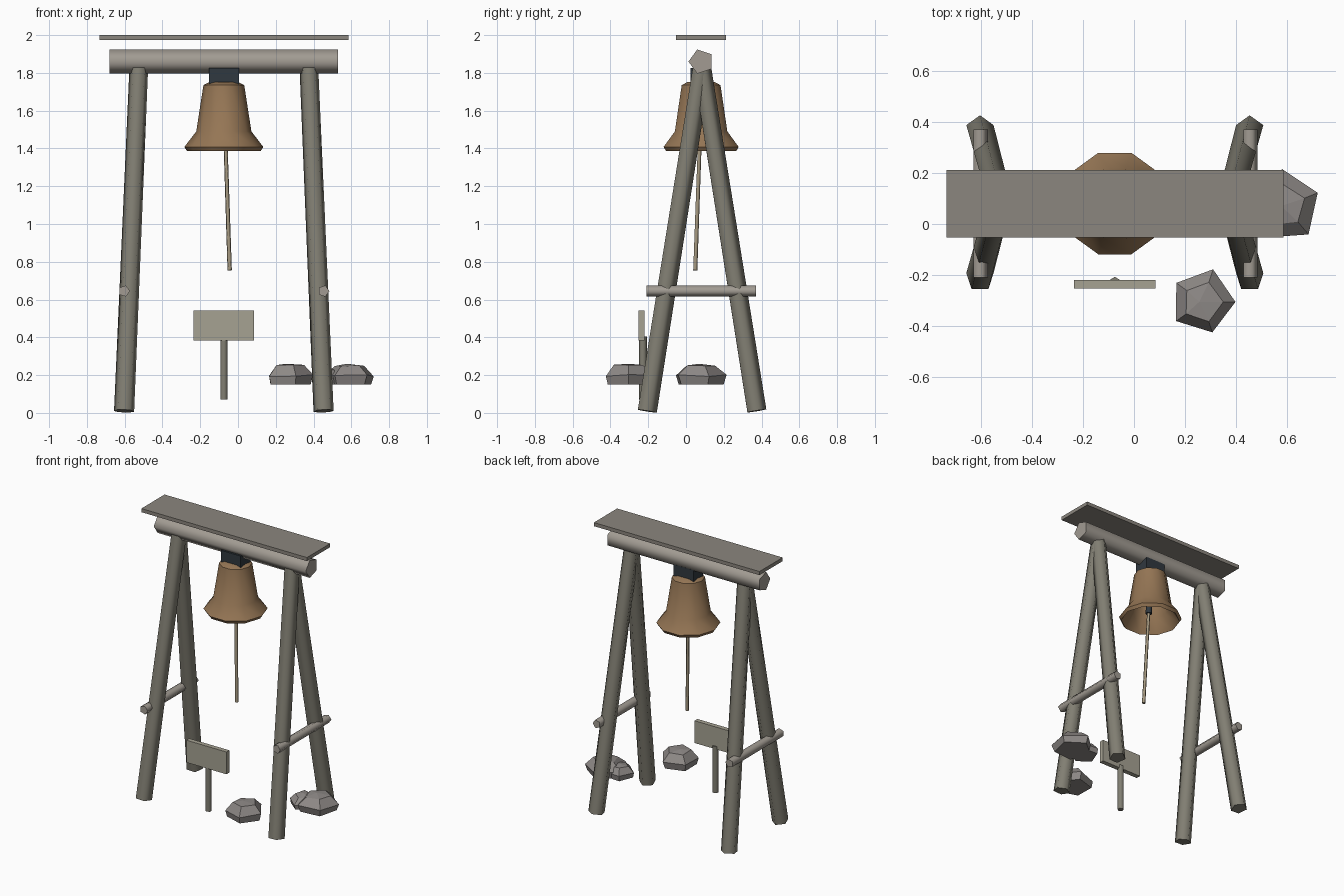
import bpy, bmesh, random
from math import cos, sin, pi, radians
from mathutils import Vector

if "Cube" in bpy.data.objects:
    bpy.data.objects.remove(bpy.data.objects["Cube"])

random.seed(4)
CX, CY = -0.075, 0.08      # centre line of the frame and bell


def mat(name, rgb):
    m = bpy.data.materials.new(name)
    m.diffuse_color = (*rgb, 1)
    m.use_nodes = True
    m.node_tree.nodes["Principled BSDF"].inputs["Base Color"].default_value = m.diffuse_color
    return m


BEAM = mat("weathered_wood", (0.36, 0.33, 0.29))
LEG = mat("mossy_wood", (0.22, 0.21, 0.17))
ROOF = mat("roof_wood", (0.26, 0.24, 0.21))
SIGN = mat("sign_wood", (0.38, 0.36, 0.29))
BRONZE = mat("rusty_bronze", (0.30, 0.18, 0.09))
IRON = mat("dark_iron", (0.03, 0.04, 0.05))
ROPE = mat("rope", (0.38, 0.32, 0.22))
STONE = mat("stone", (0.27, 0.25, 0.24))


def finish(name, bm, material, smooth=None):
    bmesh.ops.recalc_face_normals(bm, faces=bm.faces)
    me = bpy.data.meshes.new(name)
    bm.to_mesh(me)
    bm.free()
    me.materials.append(material)
    ob = bpy.data.objects.new(name, me)
    bpy.context.collection.objects.link(ob)
    if smooth:
        bpy.ops.object.select_all(action='DESELECT')
        ob.select_set(True)
        bpy.context.view_layer.objects.active = ob
        bpy.ops.object.shade_smooth_by_angle(angle=radians(smooth))
    return ob


def bridge(bm, rings):
    for a, b in zip(rings, rings[1:]):
        n = len(a)
        for i in range(n):
            bm.faces.new((a[i], a[(i + 1) % n], b[(i + 1) % n], b[i]))


def pole(name, p, q, r1, r2, material, ref=(0, 1, 0), sides=5):
    # round bar from p to q with its first corner towards ref
    bm = bmesh.new()
    p, q, ref = Vector(p), Vector(q), Vector(ref)
    d = (q - p).normalized()
    u = (ref - d * ref.dot(d)).normalized()
    v = d.cross(u)
    rings = [[bm.verts.new(c + (u * cos(2 * pi * i / sides) + v * sin(2 * pi * i / sides)) * r)
              for i in range(sides)] for c, r in ((p, r1), (q, r2))]
    bridge(bm, rings)
    for ring in rings:
        bm.faces.new(ring)
    return finish(name, bm, material, 75)


def box(name, lo, hi, material):
    bm = bmesh.new()
    bmesh.ops.create_cube(bm, size=1)
    for v in bm.verts:
        v.co = [(a + b) / 2 + c * (b - a) for a, b, c in zip(lo, hi, v.co)]
    return finish(name, bm, material)


def rock(name, x, y, r, top, turn):
    # five-sided flat-bottomed boulder with slightly uneven corners
    bm = bmesh.new()
    h = top - 0.15
    rings = []
    for k, z in ((0.92, 0.15), (1.0, 0.15 + 0.45 * h), (0.6, 0.15 + 0.93 * h)):
        ring = []
        for i in range(5):
            a = radians(turn) + 2 * pi * i / 5
            rr = r * k * random.uniform(0.96, 1.06)
            dz = random.uniform(-0.008, 0.004) if z > 0.15 else 0
            ring.append(bm.verts.new((x + rr * cos(a), y + rr * sin(a), z + dz)))
        rings.append(ring)
    bridge(bm, rings)
    bm.faces.new(rings[0])
    tip = bm.verts.new((x - 0.1 * r, y, top))
    for i in range(5):
        bm.faces.new((rings[2][i], rings[2][(i + 1) % 5], tip))
    return finish(name, bm, STONE)


# roof board and ridge beam
box("roof_board", (-0.733, -0.052, 1.974), (0.585, 0.212, 2.0), ROOF)
pole("ridge_beam", (-0.68, CY, 1.86), (0.53, CY, 1.86), 0.067, 0.067, BEAM, (0, -1, 0))

# A-frame legs and cross braces at both ends
for side, sx in (("left", -1), ("right", 1)):
    foot_x, head_x = CX + sx * 0.528, CX + sx * 0.45
    for end, sy in (("front", -1), ("back", 1)):
        pole(f"{side}_{end}_leg", (foot_x, CY + sy * 0.29, 0.01),
             (head_x, CY, 1.835), 0.056, 0.052, LEG)
    pole(f"{side}_brace", (foot_x, -0.21, 0.645), (foot_x, 0.37, 0.645),
         0.031, 0.031, BEAM, (1, 0, 0))

# bell: outer wall, lip and hollow inside
bm = bmesh.new()
profile = [(0.075, 1.752), (0.108, 1.735), (0.146, 1.49), (0.209, 1.408), (0.195, 1.386),
           (0.13, 1.485), (0.095, 1.70)]
rings = [[bm.verts.new((CX + r * cos(2 * pi * i / 10), CY + r * sin(2 * pi * i / 10), z))
          for i in range(10)] for r, z in profile]
bridge(bm, rings)
bm.faces.new(rings[0])
bm.faces.new(rings[-1])
finish("bell", bm, BRONZE, 50)

# bell hanger, clapper and pull rope
box("bell_hanger", (CX - 0.079, CY - 0.055, 1.74), (CX + 0.079, CY + 0.055, 1.825), IRON)
pole("clapper", (CX, CY, 1.705), (-0.067, 0.073, 1.44), 0.016, 0.022, IRON, sides=6)
pole("pull_rope", (-0.067, 0.073, 1.46), (-0.044, 0.048, 0.755), 0.011, 0.012, ROPE)

# sign
box("sign_board", (-0.235, -0.252, 0.383), (0.085, -0.219, 0.543), SIGN)
pole("sign_post", (CX, -0.228, 0.07), (CX, -0.228, 0.405), 0.021, 0.021, LEG, sides=6)

# rocks
rock("front_rock", 0.268, -0.305, 0.129, 0.26, 0)
rock("right_rock", 0.59, 0.07, 0.138, 0.26, 22)
rock("small_rock", 0.485, 0.06, 0.10, 0.235, 50)
